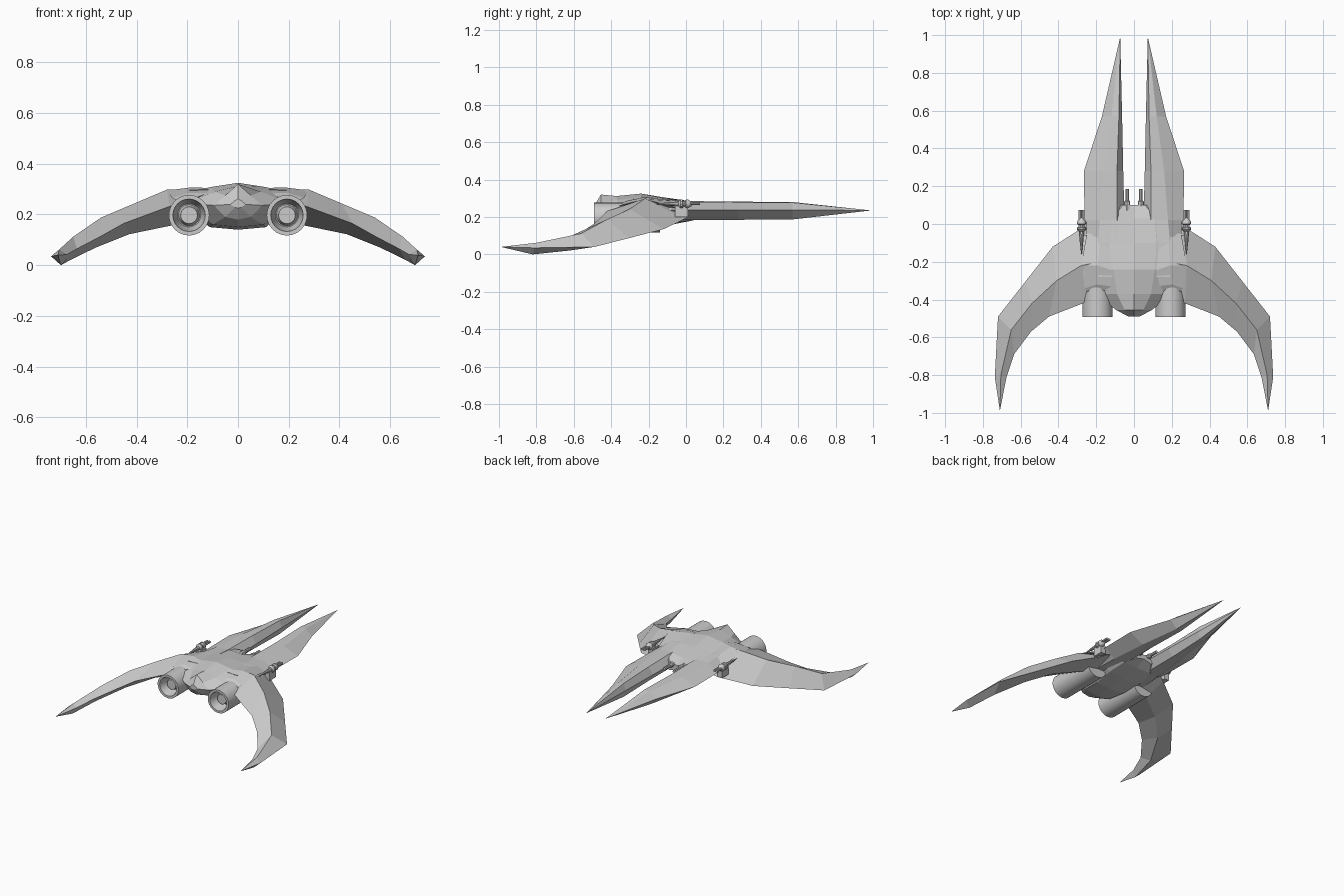
import bpy, bmesh, math
from mathutils import Vector


def finish(name, bm, mirror=True, smooth=False):
    bmesh.ops.remove_doubles(bm, verts=bm.verts, dist=1e-5)
    bmesh.ops.recalc_face_normals(bm, faces=bm.faces)
    me = bpy.data.meshes.new(name)
    bm.to_mesh(me)
    bm.free()
    ob = bpy.data.objects.new(name, me)
    bpy.context.collection.objects.link(ob)
    if smooth:
        bpy.ops.object.select_all(action='DESELECT')
        ob.select_set(True)
        bpy.context.view_layer.objects.active = ob
        bpy.ops.object.shade_smooth_by_angle(angle=math.radians(35))
    if mirror:
        ob.modifiers.new("mirror", 'MIRROR')
    return ob


def loft(name, rings, tip=None, mirror=True):
    """Skin closed rings of points, ending in a cap or a sharp tip."""
    bm = bmesh.new()
    vs = [[bm.verts.new(p) for p in r] for r in rings]
    n = len(vs[0])
    for a, b in zip(vs, vs[1:]):
        for i in range(n):
            j = (i + 1) % n
            bm.faces.new((a[i], a[j], b[j], b[i]))
    bm.faces.new(vs[0])
    if tip:
        t = bm.verts.new(tip)
        for i in range(n):
            bm.faces.new((vs[-1][i], vs[-1][(i + 1) % n], t))
    else:
        bm.faces.new(vs[-1])
    return finish(name, bm, mirror)


def lathe(name, profile, x, z, sides):
    """Spin (radius, y) points about an axis along y, on both sides."""
    bm = bmesh.new()
    vs = [bm.verts.new((x + r, y, z)) for r, y in profile]
    es = [bm.edges.new(e) for e in zip(vs, vs[1:])]
    bmesh.ops.spin(bm, geom=vs + es, cent=(x, 0, z), axis=(0, 1, 0),
                   angle=2 * math.pi, steps=sides)
    return finish(name, bm, True, True)


# Central hull: y, then half-profile (x, z) from top centre to bottom centre
hull = [
    (-0.49, [(0, .262), (.012, .255), (.03, .24), (.012, .228), (0, .225)]),
    (-0.455, [(0, .32), (.05, .275), (.095, .236), (.05, .19), (0, .18)]),
    (-0.37, [(0, .312), (.09, .29), (.20, .245), (.10, .16), (0, .15)]),
    (-0.24, [(0, .325), (.11, .308), (.25, .27), (.11, .15), (0, .14)]),
    (-0.10, [(0, .302), (.12, .296), (.25, .245), (.12, .165), (0, .155)]),
    (0.03, [(0, .275), (.11, .284), (.20, .24), (.11, .18), (0, .18)]),
    (0.10, [(0, .245), (.06, .265), (.10, .24), (.06, .20), (0, .215)]),
]
loft("hull", [[(x, y, z) for x, z in h] + [(-x, y, z) for x, z in h[-2:0:-1]]
              for y, h in hull], mirror=False)

# Forward prongs: y, inner x, ridge x, ridge x, outer x, top z, bottom z
prong = [
    (-0.28, .06, .10, .19, .23, .30, .18),
    (-0.10, .055, .09, .19, .25, .295, .18),
    (0.02, .05, .09, .18, .262, .285, .185),
    (0.28, .057, .09, .16, .265, .282, .185),
    (0.57, .063, .08, .12, .17, .28, .187),
]
loft("prong", [[(i, y, .235), (a, y, t), (b, y, t - .004), (o, y, .238),
                (b, y, b0), (a, y, b0)] for y, i, a, b, o, t, b0 in prong],
     tip=(.073, .99, .235))

# Swept wings: leading, upper, trailing and lower point of each section
wing = [
    [(.18, .03, .22), (.18, -.20, .302), (.20, -.36, .25), (.18, -.20, .17)],
    [(.25, -.005, .19), (.28, -.22, .298), (.27, -.42, .232), (.27, -.2, .155)],
    [(.43, -.12, .135), (.41, -.30, .243), (.45, -.49, .165), (.43, -.3, .122)],
    [(.575, -.305, .087), (.54, -.42, .188), (.545, -.57, .112), (.56, -.43, .07)],
    [(.72, -.49, .04), (.65, -.56, .112), (.635, -.69, .065), (.66, -.62, .021)],
    [(.737, -.81, .035), (.705, -.80, .062), (.675, -.81, .042), (.698, -.82, 0)],
]
loft("wing", wing, tip=(.71, -.99, .04))

# Raised shoulder fairings between hull and wings
loft("shoulder", [
    [(.10, -.10, .29), (.18, -.05, .285), (.25, -.05, .25), (.12, -.08, .23)],
    [(.10, -.25, .305), (.19, -.22, .306), (.28, -.22, .295), (.15, -.22, .23)],
    [(.12, -.33, .285), (.20, -.32, .285), (.26, -.34, .265), (.18, -.33, .23)],
], tip=(.22, -.39, .245))

# Engines with hollow nozzles
lathe("engine", [(0, -.455), (.033, -.455), (.042, -.42), (.046, -.42),
                 (.058, -.46), (.064, -.493), (.08, -.493), (.08, -.14),
                 (0, -.14)], .193, .197, 24)

# Outer guns: pod with collars, twin barrels and a tail spike
lathe("outer_gun_pod", [(0, -.17), (.010, -.09), (.014, -.04), (.024, -.03),
                        (.024, -.018), (.016, -.015), (.016, -.005),
                        (.024, 0), (.024, .012), (.012, .03), (0, .035)],
      .278, .27, 10)
for side, dx in (("inner", -.009), ("outer", .009)):
    lathe(side + "_twin_barrel", [(0, -.03), (.008, -.03), (.008, .075),
                                  (0, .075)], .278 + dx, .272, 8)
loft("gun_pylon", [[(.25, -.06, z), (.285, -.06, z), (.285, .01, z),
                    (.25, .01, z)] for z in (.20, .26)])

# Nose guns in the gap between the prongs
lathe("nose_gun", [(0, .06), (.016, .06), (.016, .12), (.010, .125),
                   (.010, .185), (0, .185)], .036, .245, 8)
